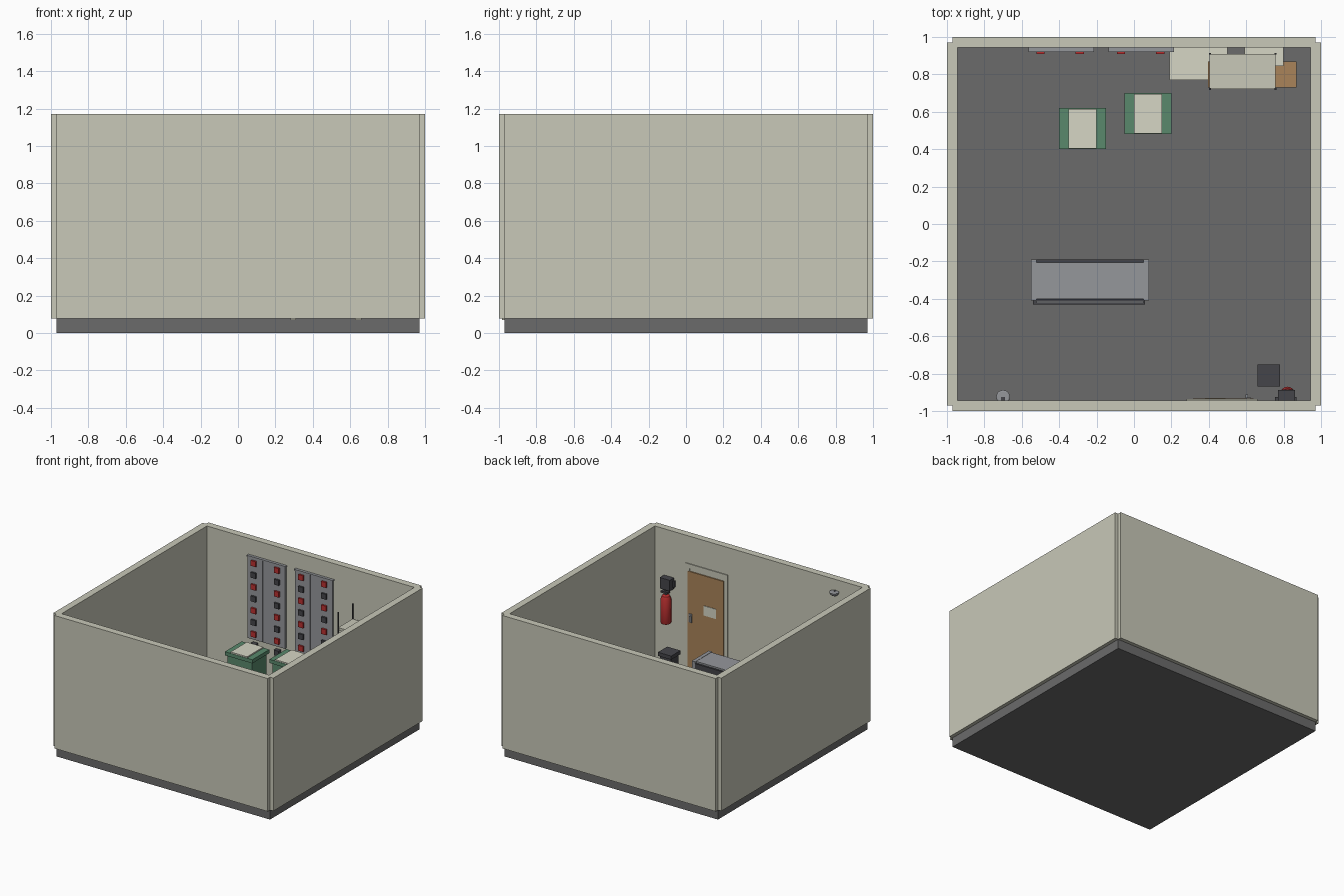
import bpy
import bmesh
from mathutils import Matrix, Vector

cube = bpy.data.objects.get("Cube")
if cube:
    bpy.data.objects.remove(cube, do_unlink=True)


def material(name, rgb):
    m = bpy.data.materials.new(name)
    m.use_nodes = True
    m.diffuse_color = (*rgb, 1)
    m.node_tree.nodes["Principled BSDF"].inputs["Base Color"].default_value = (*rgb, 1)
    return m


BEIGE = material("wall_beige", (0.58, 0.58, 0.48))
CREAM = material("cream", (0.67, 0.67, 0.56))
FLOOR = material("floor_grey", (0.147, 0.147, 0.147))
STEEL = material("steel_grey", (0.30, 0.31, 0.33))
DARK = material("charcoal", (0.06, 0.06, 0.068))
GREEN = material("crate_green", (0.10, 0.25, 0.15))
BROWN = material("wood_brown", (0.40, 0.23, 0.10))
RED = material("red", (0.50, 0.03, 0.03))


def finish(name, bm, mat):
    mesh = bpy.data.meshes.new(name)
    bm.to_mesh(mesh)
    bm.free()
    mesh.materials.append(mat)
    obj = bpy.data.objects.new(name, mesh)
    bpy.context.collection.objects.link(obj)
    return obj


def box(name, mat, x, y, z):
    """Box from (min, max) ranges."""
    lo, hi = Vector((x[0], y[0], z[0])), Vector((x[1], y[1], z[1]))
    bm = bmesh.new()
    bmesh.ops.create_cube(bm, size=1)
    bmesh.ops.scale(bm, vec=hi - lo, verts=bm.verts)
    bmesh.ops.translate(bm, vec=(lo + hi) / 2, verts=bm.verts)
    return finish(name, bm, mat)


def lathe(name, mat, centre, profile, axis="Z", steps=20):
    """Revolve (radius, height) points; axis Y turns the top towards +y."""
    bm = bmesh.new()
    verts = [bm.verts.new((r, 0, h)) for r, h in profile]
    edges = [bm.edges.new(pair) for pair in zip(verts, verts[1:])]
    bmesh.ops.spin(bm, geom=verts + edges, axis=(0, 0, 1), cent=(0, 0, 0),
                   angle=6.2831853, steps=steps)
    bmesh.ops.remove_doubles(bm, verts=bm.verts, dist=0.0005)
    bmesh.ops.recalc_face_normals(bm, faces=bm.faces)
    if axis == "Y":
        bm.transform(Matrix.Rotation(-1.5707963, 4, "X"))
    bm.transform(Matrix.Translation(centre))
    for f in bm.faces:
        f.smooth = len(f.verts) == 4
    obj = finish(name, bm, mat)
    bpy.ops.object.select_all(action="DESELECT")
    obj.select_set(True)
    bpy.context.view_layer.objects.active = obj
    bpy.ops.object.shade_smooth_by_angle()
    return obj


GROUND = 0.08

# Room shell: slab and four walls that leave notched corners
box("floor", FLOOR, (-0.97, 0.97), (-0.97, 0.97), (0, GROUND))
wall_z = (0.078, 1.17)
for side, label in ((1, "left"), (-1, "right")):
    box(label + "_wall", BEIGE, sorted((side * 0.943, side)), (-0.97, 0.97), wall_z)
for side, label in ((1, "back"), (-1, "front")):
    box(label + "_wall", BEIGE, (-0.97, 0.97), sorted((side * 0.943, side)), wall_z)

# Door in the front wall, with frame, sign and handle
for label, x in (("left", (0.625, 0.66)), ("right", (0.28, 0.31))):
    box("door_jamb_" + label, BEIGE, x, (-0.985, -0.936), (0.07, 0.945))
box("door_lintel", BEIGE, (0.28, 0.66), (-0.985, -0.936), (0.91, 0.945))
box("door", BROWN, (0.315, 0.64), (-0.95, -0.934), (GROUND, 0.885))
box("door_sign", CREAM, (0.38, 0.49), (-0.936, -0.93), (0.56, 0.64))
box("door_handle_plate", STEEL, (0.60, 0.625), (-0.936, -0.928), (0.47, 0.54))
box("door_handle", STEEL, (0.595, 0.61), (-0.93, -0.912), (0.48, 0.53))

# Wall lamp high on the front wall
lathe("lamp_base", DARK, (-0.70, -0.945, 1.06), [(0, 0), (0.022, 0), (0.022, 0.02), (0, 0.02)], "Y")
lathe("lamp_dome", STEEL, (-0.70, -0.925, 1.045),
      [(0, 0), (0.02, 0.003), (0.033, 0.015), (0.037, 0.03), (0.03, 0.034), (0, 0.034)])

# Fire extinguisher hung under a wall box
lathe("extinguisher_body", RED, (0.82, -0.91, 0.42),
      [(0, 0), (0.036, 0), (0.04, 0.008), (0.04, 0.20), (0.03, 0.225), (0.012, 0.235), (0, 0.235)])
lathe("extinguisher_neck", DARK, (0.82, -0.91, 0.65), [(0, 0), (0.012, 0), (0.012, 0.04), (0, 0.04)])
box("extinguisher_handle", DARK, (0.79, 0.85), (-0.92, -0.885), (0.67, 0.685))
box("wall_box", DARK, (0.77, 0.86), (-0.943, -0.888), (0.70, 0.79))
box("wall_box_bracket", DARK, (0.755, 0.87), (-0.943, -0.925), (0.72, 0.77))

# Dark bin with a slightly wider lid
box("bin_body", DARK, (0.67, 0.77), (-0.86, -0.76), (GROUND, 0.22))
box("bin_lid", DARK, (0.66, 0.78), (-0.87, -0.75), (0.22, 0.25))

# Counter: steel ends and top around a dark slatted body
for label, x in (("left", (0.05, 0.08)), ("right", (-0.55, -0.52))):
    box("counter_end_" + label, STEEL, x, (-0.41, -0.19), (GROUND, 0.58))
box("counter_top", STEEL, (-0.52, 0.05), (-0.40, -0.205), (0.55, 0.578))
box("counter_body", DARK, (-0.52, 0.05), (-0.405, -0.19), (GROUND, 0.565))
for i in range(3):
    z = 0.15 + i * 0.15
    box(f"counter_rail_{i + 1}", DARK, (-0.54, 0.06), (-0.43, -0.40), (z, z + 0.08))
box("counter_rail_trim", STEEL, (-0.52, 0.05), (-0.422, -0.412), (0.53, 0.54))

# Two lidded crates
for n, (x, y) in enumerate(((-0.275, 0.51), (0.075, 0.59)), 1):
    box(f"crate_body_{n}", GREEN, (x - 0.11, x + 0.11), (y - 0.095, y + 0.095), (GROUND, 0.46))
    box(f"crate_lid_{n}", GREEN, (x - 0.125, x + 0.125), (y - 0.11, y + 0.11), (0.46, 0.49))
    box(f"crate_pad_{n}", CREAM, (x - 0.075, x + 0.075), (y - 0.107, y + 0.105), (0.485, 0.50))

# Two wall boards, each of two panels with alternating red and dark buttons
for n, shift in enumerate((0, 0.43), 1):
    panels = ((-0.56, -0.425, -0.50), (-0.42, -0.22, -0.29))
    for p, (x0, x1, column) in enumerate(panels, 1):
        box(f"board_{n}_panel_{p}", STEEL, (x0 + shift, x1 + shift), (0.925, 0.944), (0.36, 1.03))
        for row in range(8):
            x, z = column + shift, 0.99 - row * 0.097
            box(f"board_{n}_button_{p}_{row + 1}", DARK if row % 2 else RED,
                (x - 0.022, x + 0.022), (0.91, 0.944), (z - 0.022, z + 0.022))
    box(f"board_{n}_cap", STEEL, (-0.565 + shift, -0.215 + shift), (0.92, 0.944), (1.03, 1.04))

# Storage corner: cabinet, four-post rack, cartons and a back box
box("cabinet", CREAM, (0.19, 0.50), (0.77, 0.944), (GROUND, 0.45))
for i, x in enumerate((0.406, 0.757)):
    for j, y in enumerate((0.722, 0.91)):
        box(f"rack_post_{i}{j}", DARK, (x - 0.005, x + 0.005), (y - 0.005, y + 0.005), (GROUND, 0.905))
for i, z in enumerate((0.14, 0.46, 0.76)):
    box(f"rack_shelf_{i + 1}", BEIGE, (0.405, 0.757), (0.722, 0.91), (z, z + 0.02))
box("long_carton", BROWN, (0.395, 0.87), (0.73, 0.87), (0.48, 0.60))
box("back_box", CREAM, (0.59, 0.80), (0.845, 0.944), (GROUND, 0.66))
